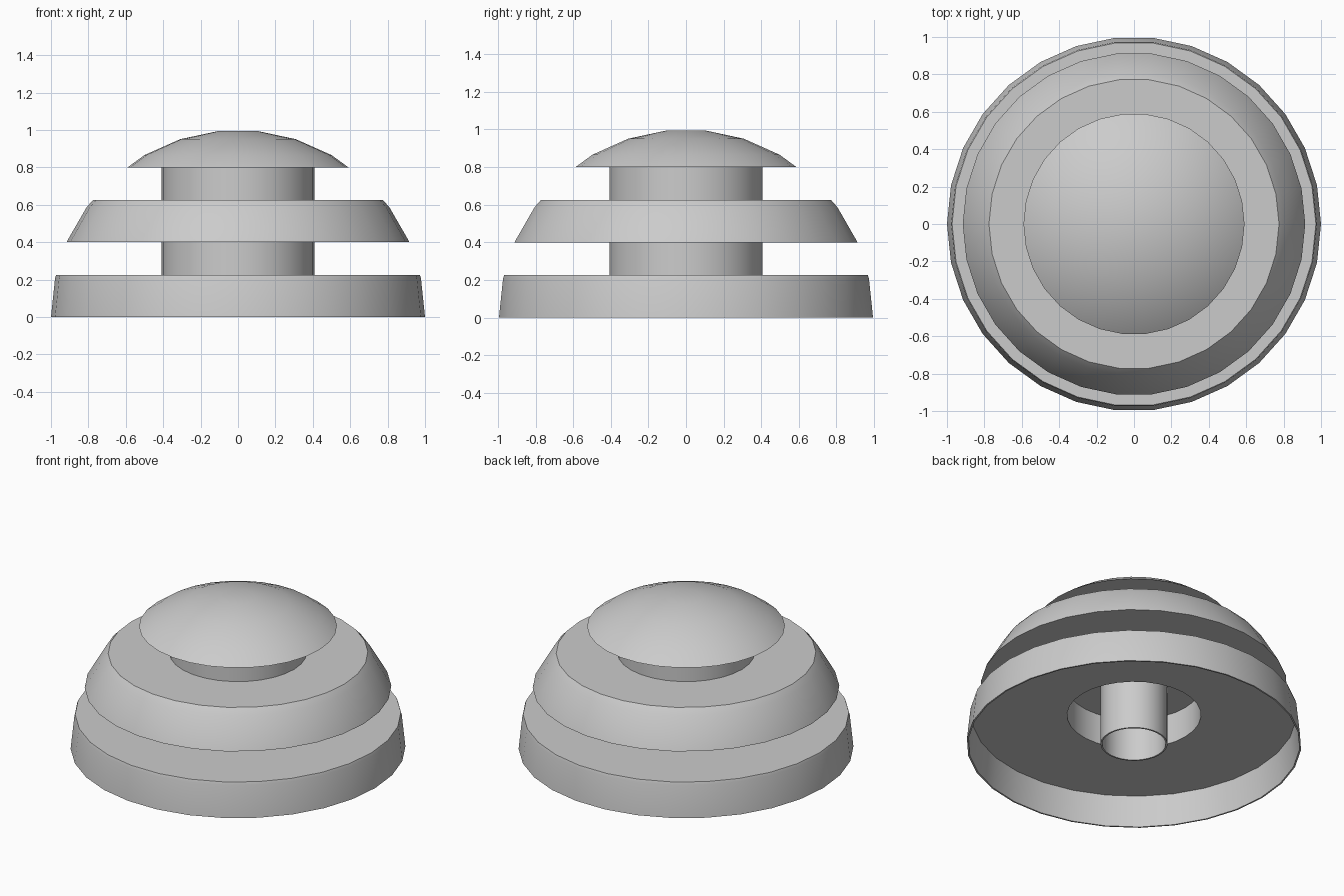
import bpy
import bmesh
from math import cos, sin, pi, radians

cube = bpy.data.objects.get("Cube")
if cube:
    bpy.data.objects.remove(cube, do_unlink=True)

SIDES = 30
NECK, ROD, WALL = 0.41, 0.2, 0.01

# one plain grey for every part
grey = bpy.data.materials.new("light_grey")
grey.use_nodes = True
colour = (0.6, 0.6, 0.6, 1)
grey.diffuse_color = colour
grey.node_tree.nodes["Principled BSDF"].inputs["Base Color"].default_value = colour

# faceted dome outline, from the rim to the small flat crown
RINGS = [(cos(a), sin(a)) for a in (radians(12 * i) for i in range(8))]


def dome_radius(z):
    """Radius of the faceted dome at height z."""
    for (r0, z0), (r1, z1) in zip(RINGS, RINGS[1:]):
        if z0 <= z <= z1:
            return r0 + (r1 - r0) * (z - z0) / (z1 - z0)


def dome_slice(z0, z1):
    """Outline of the dome between two heights."""
    inner = [p for p in RINGS if z0 < p[1] < z1]
    return [(dome_radius(z0), z0)] + inner + [(dome_radius(z1), z1)]


def lathe(name, profile, closed=False):
    """Spin an (r, z) profile; a point with r = 0 becomes a pole."""
    bm = bmesh.new()
    loops = []
    for r, z in profile:
        count = SIDES if r else 1
        loops.append([bm.verts.new((r * cos(2 * pi * i / SIDES),
                                    r * sin(2 * pi * i / SIDES), z))
                      for i in range(count)])
    pairs = list(zip(loops, loops[1:]))
    if closed:
        pairs.append((loops[-1], loops[0]))
    for low, high in pairs:
        for i in range(SIDES):
            j = (i + 1) % SIDES
            if len(low) == 1:
                bm.faces.new((low[0], high[j], high[i]))
            elif len(high) == 1:
                bm.faces.new((low[i], low[j], high[0]))
            else:
                bm.faces.new((low[i], low[j], high[j], high[i]))
    bmesh.ops.recalc_face_normals(bm, faces=bm.faces)
    mesh = bpy.data.meshes.new(name)
    bm.to_mesh(mesh)
    bm.free()
    mesh.materials.append(grey)
    obj = bpy.data.objects.new(name, mesh)
    bpy.context.collection.objects.link(obj)
    bpy.ops.object.select_all(action="DESELECT")
    obj.select_set(True)
    bpy.context.view_layer.objects.active = obj
    bpy.ops.object.shade_smooth_by_angle(angle=radians(25))
    return obj


def solid(name, outline):
    """Close an outline to the axis at both ends."""
    return lathe(name, [(0, outline[0][1])] + outline + [(0, outline[-1][1])])


# hollow base with a thin skirt and a round opening in its ceiling
outside = dome_slice(0, 0.225)
inside = [(r - WALL, z) for r, z in dome_slice(0, 0.2)]
opening = NECK - WALL
lathe("base_shell", outside + [(opening, 0.225), (opening, 0.2)] + inside[::-1],
      closed=True)

# thin tube joining the base and the middle tier
lathe("lower_neck", [(NECK, 0.225), (NECK, 0.4), (opening, 0.4), (opening, 0.225)],
      closed=True)

solid("middle_tier", dome_slice(0.4, 0.625))
solid("upper_neck", [(NECK, 0.625), (NECK, 0.8)])
solid("top_cap", dome_slice(0.8, RINGS[-1][1]))

# open tube hanging down the middle to ground level
lathe("centre_tube", [(ROD, 0), (ROD, 0.4), (ROD - WALL, 0.4), (ROD - WALL, 0)],
      closed=True)
